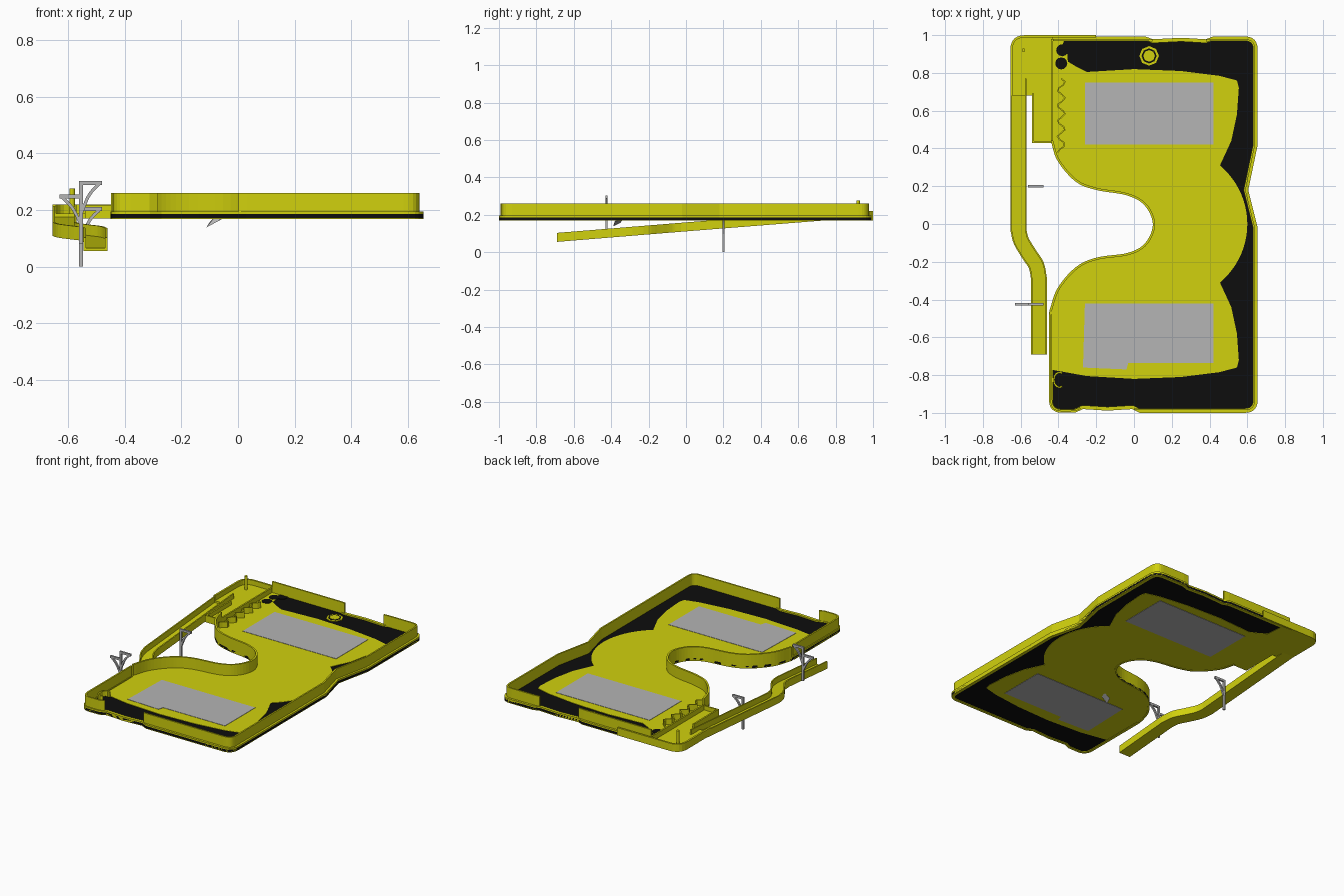
import bpy, bmesh, math
from mathutils import Vector

if "Cube" in bpy.data.objects:
    bpy.data.objects.remove(bpy.data.objects["Cube"])


def material(name, col):
    m = bpy.data.materials.new(name)
    m.diffuse_color = (*col, 1)
    m.use_nodes = True
    m.node_tree.nodes["Principled BSDF"].inputs["Base Color"].default_value = m.diffuse_color
    return m


YELLOW = material("yellow", (0.64, 0.64, 0.004))
BLACK = material("black", (0.004, 0.004, 0.004))
GREY = material("grey", (0.46, 0.46, 0.46))


def finish(name, bm, mat):
    bmesh.ops.recalc_face_normals(bm, faces=bm.faces)
    me = bpy.data.meshes.new(name)
    bm.to_mesh(me)
    bm.free()
    me.materials.append(mat)
    ob = bpy.data.objects.new(name, me)
    bpy.context.collection.objects.link(ob)
    return ob


def prism(name, pts, z0, z1, mat):
    """Flat plate with the outline pts."""
    bm = bmesh.new()
    f = bm.faces.new([bm.verts.new((p[0], p[1], z0)) for p in pts])
    ext = bmesh.ops.extrude_face_region(bm, geom=[f], use_keep_orig=True)
    for v in ext["geom"]:
        if isinstance(v, bmesh.types.BMVert):
            v.co.z = z1
    return finish(name, bm, mat)


def offset(pts, d):
    """Shift an open path to its left by d."""
    pts = [Vector(p[:2]) for p in pts]
    nor = []
    for a, b in zip(pts, pts[1:]):
        t = (b - a).normalized()
        nor.append(Vector((-t.y, t.x)))
    out = []
    for i, p in enumerate(pts):
        n1, n2 = nor[max(i - 1, 0)], nor[min(i, len(nor) - 1)]
        out.append(p + (n1 + n2) * d / max(1 + n1.dot(n2), 0.4))
    return out


def ribbon(name, pts, width, z0, z1, mat, lift=lambda y: 0, upright=None):
    """Rectangular section swept along a path; upright lays the path in an xz plane."""
    def co(p, z):
        if upright is not None:
            return (p.x, upright + z, p.y)
        return (p.x, p.y, z + lift(p.y))
    bm = bmesh.new()
    rings = [[bm.verts.new(co(p, z)) for p, z in ((a, z0), (b, z0), (b, z1), (a, z1))]
             for a, b in zip(offset(pts, width / 2), offset(pts, -width / 2))]
    for r, s in zip(rings, rings[1:]):
        for k in range(4):
            bm.faces.new((r[k], r[(k + 1) % 4], s[(k + 1) % 4], s[k]))
    bm.faces.new(rings[0])
    bm.faces.new(rings[-1])
    return finish(name, bm, mat)


def rounded(pts, steps=6):
    """Round the points that carry a third value (radius)."""
    out = []
    for i, p in enumerate(pts):
        if len(p) == 2:
            out.append(p)
            continue
        c = Vector(p[:2])
        a = c + (Vector(pts[i - 1][:2]) - c).normalized() * p[2]
        b = c + (Vector(pts[(i + 1) % len(pts)][:2]) - c).normalized() * p[2]
        for k in range(steps + 1):
            t = k / steps
            out.append(tuple(a * (1 - t) ** 2 + c * 2 * t * (1 - t) + b * t * t))
    return out


def spline(pts, steps=6):
    """Smooth curve through the points."""
    v = [Vector(p) for p in pts]
    v = [2 * v[0] - v[1]] + v + [2 * v[-1] - v[-2]]
    out = []
    for i in range(1, len(v) - 2):
        a, b, c, d = v[i - 1:i + 3]
        for k in range(steps):
            t = k / steps
            out.append(tuple(0.5 * (2 * b + (c - a) * t + (2 * a - 5 * b + 4 * c - d) * t * t
                                    + (3 * b - a - 3 * c + d) * t ** 3)))
    return out + [tuple(v[-2])]


# Outline pieces, running anticlockwise round the tray
notch = spline([(-0.44, 0.44), (-0.405, 0.335), (-0.31, 0.225), (-0.2, 0.18), (-0.04, 0.152),
                (0.055, 0.1), (0.1, 0), (0.06, -0.1), (-0.03, -0.152), (-0.2, -0.178),
                (-0.31, -0.23), (-0.405, -0.34), (-0.448, -0.46)])
front_left = [(-0.45, -0.48), (-0.45, -1.0, 0.07), (-0.31, -0.998)]
front_gap = [(-0.27, -0.98), (-0.14, -0.988), (-0.01, -0.98)]
right = [(0.03, -1.0), (0.655, -1.0, 0.07), (0.655, -0.02), (0.605, 0.18), (0.655, 0.42),
         (0.655, 0.993, 0.07), (0.42, 0.993)]
back_gap = [(0.38, 0.978), (0.25, 0.986), (0.1, 0.978)]
back = [(0.06, 0.993), (-0.435, 0.993)]
rim = rounded(front_left + front_gap + right + back_gap + back)

# Tray floor: black base, yellow centre, grey panels, each slightly proud of the last
prism("tray_floor", notch + rim, 0.172, 0.186, BLACK)
side = [(0.455, -0.31), (0.515, -0.44), (0.545, -0.58), (0.555, -0.72), (0.545, -0.76),
        (0.45, -0.785), (0.25, -0.81), (0, -0.82), (-0.25, -0.805)][::-1]
arc = [(0.197 + 0.403 * math.cos(t), 0.403 * math.sin(t))
       for t in (math.radians(-46 + 92 * k / 20) for k in range(21))]
centre = (notch + [(-0.445, -0.77)] + side + arc + [(x, -y) for x, y in side[::-1]]
          + [(-0.30, 0.83), (-0.35, 0.86), (-0.36, 0.975), (-0.435, 0.975)])
prism("floor_centre", centre, 0.170, 0.188, YELLOW)
prism("back_panel", [(-0.26, 0.42), (0.42, 0.42), (0.42, 0.75), (-0.26, 0.75)], 0.168, 0.190, GREY)
prism("front_panel", [(-0.27, -0.76), (-0.04, -0.77), (-0.03, -0.735), (0.42, -0.735),
                      (0.42, -0.42), (-0.26, -0.42)], 0.168, 0.190, GREY)

# Low outer flange and the tall walls, which stop at two gaps
ribbon("flange", offset(rim, 0.010), 0.020, 0.168, 0.195, YELLOW)
ribbon("right_wall", offset(rounded([(0.0, -0.998)] + right + [(0.38, 0.99)])[0:], 0.019),
       0.010, 0.18, 0.26, YELLOW)
ribbon("back_wall", offset([(0.1, 0.99), (0.06, 0.993), (-0.43, 0.993)], 0.019),
       0.010, 0.18, 0.26, YELLOW)
ribbon("front_left_wall", offset(rounded(front_left + [(-0.28, -0.985)]), 0.012),
       0.010, 0.18, 0.26, YELLOW)
ribbon("notch_wall", offset(notch, 0.006), 0.012, 0.168, 0.26, YELLOW)

# Ridges and bosses inside the back left corner and the front left corner
ribbon("left_edge_ridge", [(-0.435, 0.98), (-0.435, 0.44)], 0.010, 0.18, 0.22, YELLOW)
wavy = [(-0.385 + 0.02 * math.sin(k * 1.3), 0.77 - k * 0.017) for k in range(24)]
ribbon("wavy_ridge", wavy, 0.007, 0.185, 0.225, YELLOW)
hook = [(-0.395 + 0.03 * math.cos(t), -0.825 + 0.04 * math.sin(t))
        for t in (math.radians(60 + 30 * k) for k in range(9))]
ribbon("front_hook", hook, 0.009, 0.185, 0.22, YELLOW)


def disc(name, x, y, r, z0, z1, mat, n=12):
    prism(name, [(x + r * math.cos(2 * math.pi * k / n), y + r * math.sin(2 * math.pi * k / n))
                 for k in range(n)], z0, z1, mat)


for i, (x, y) in enumerate([(-0.38, 0.92), (-0.385, 0.85), (-0.345, 0.95)]):
    disc(f"corner_spot_{i}", x, y, 0.032, 0.186, 0.1895, BLACK)
disc("boss_outer", 0.08, 0.89, 0.052, 0.184, 0.190, YELLOW, 8)
disc("boss_groove", 0.08, 0.89, 0.040, 0.184, 0.191, BLACK, 8)
disc("boss_core", 0.08, 0.89, 0.031, 0.184, 0.192, YELLOW, 8)

# Side shelf that joins the arm to the tray
shelf = rounded([(-0.435, 1.0), (-0.655, 1.0, 0.08), (-0.655, 0.68), (-0.54, 0.68),
                 (-0.54, 0.43), (-0.435, 0.43)])
prism("side_shelf", shelf, 0.170, 0.187, YELLOW)
ribbon("shelf_wall", offset(rounded([(-0.2, 1.0), (-0.655, 1.0, 0.08), (-0.655, 0.68)]), 0.006),
       0.012, 0.170, 0.22, YELLOW)
ribbon("shelf_lip", offset([(-0.54, 0.69), (-0.54, 0.43), (-0.435, 0.43)], 0.005),
       0.010, 0.175, 0.215, YELLOW)
disc("locating_pin", -0.585, 0.92, 0.009, 0.18, 0.275, YELLOW)

# Sloping arm: an open channel
bend = spline([(-0.612, -0.03), (-0.597, -0.09), (-0.555, -0.16), (-0.517, -0.22),
               (-0.503, -0.29)], 4)
arm = [(-0.612, 0.77)] + bend + [(-0.503, -0.69)]


def slope(y):
    return min(0.172, 0.055 + (y + 0.69) * 0.0815)


ribbon("arm_floor", arm, 0.078, 0, 0.010, YELLOW, slope)
for s, label in ((1, "inner"), (-1, "outer")):
    ribbon(f"arm_{label}_wall", offset(arm, s * 0.038), 0.008, 0, 0.048, YELLOW, slope)


# Grey brackets standing across the arm
def bracket(name, y, bottom, beams):
    top = max(b[1] for b in beams)
    ribbon(f"{name}_post", [(-0.554, bottom), (-0.554, top)], 0.013, -0.006, 0.006, GREY, upright=y)
    for i, (x, z) in enumerate(beams):
        d = x + 0.554
        ribbon(f"{name}_beam_{i}", [(-0.554, z - 0.007), (x, z - 0.007)], 0.014,
               -0.006, 0.006, GREY, upright=y)
        brace = spline([(x - d * 0.1, z - 0.008), (x - d * 0.6, z - 0.048), (-0.552, z - 0.11)], 5)
        ribbon(f"{name}_brace_{i}", brace, 0.011, -0.006, 0.006, GREY, upright=y)


bracket("middle_bracket", 0.2, 0.0, [(-0.48, 0.21)])
bracket("end_bracket", -0.425, 0.08, [(-0.48, 0.302), (-0.63, 0.255)])

# Small spur under the tray
bm = bmesh.new()
for p in [(-0.112, -0.39, 0.138), (-0.05, -0.34, 0.172), (-0.085, -0.37, 0.172),
          (-0.06, -0.38, 0.166), (-0.1, -0.35, 0.157)]:
    bm.verts.new(p)
bmesh.ops.convex_hull(bm, input=bm.verts)
finish("under_spur", bm, GREY)
